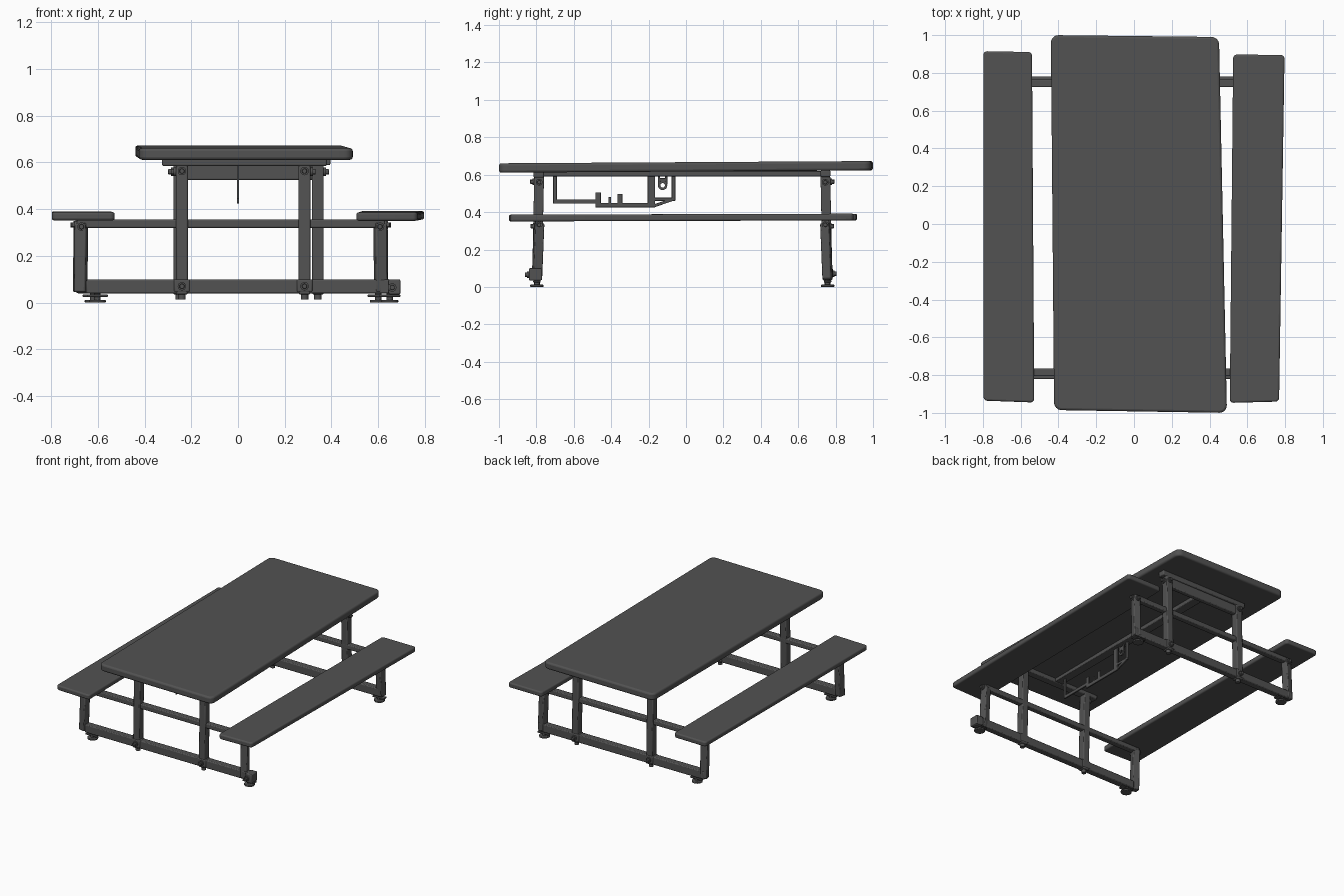
import bpy, bmesh, math
from mathutils import Vector, Matrix

if "Cube" in bpy.data.objects:
    bpy.data.objects.remove(bpy.data.objects["Cube"], do_unlink=True)

GREY = 0.085
paint = bpy.data.materials.new("dark_grey")
paint.use_nodes = True
paint.diffuse_color = (GREY, GREY, GREY, 1)
paint.node_tree.nodes["Principled BSDF"].inputs["Base Color"].default_value = (GREY, GREY, GREY, 1)


def finish(bm, name, bevel=0.0, segments=2):
    """Turn a bmesh into a painted, smoothed object with optional soft edges."""
    bmesh.ops.recalc_face_normals(bm, faces=bm.faces)
    mesh = bpy.data.meshes.new(name)
    bm.to_mesh(mesh)
    bm.free()
    mesh.materials.append(paint)
    obj = bpy.data.objects.new(name, mesh)
    bpy.context.collection.objects.link(obj)
    if bevel:
        mod = obj.modifiers.new("soft_edges", "BEVEL")
        mod.width = bevel
        mod.segments = segments
        mod.limit_method = "ANGLE"
    bpy.ops.object.select_all(action="DESELECT")
    obj.select_set(True)
    bpy.context.view_layer.objects.active = obj
    bpy.ops.object.shade_smooth_by_angle(angle=math.radians(35))
    return obj


def box(name, x, y, z, bevel=0.006):
    """Box from (min, max) pairs."""
    bm = bmesh.new()
    bmesh.ops.create_cube(bm, size=1)
    for v in bm.verts:
        v.co = Vector([(p[0] + p[1]) / 2 + c * (p[1] - p[0]) for p, c in zip((x, y, z), v.co)])
    return finish(bm, name, bevel)


def bar(name, start, end, width, depth, bevel=0.006):
    """Rectangular tube between two points."""
    a, b = Vector(start), Vector(end)
    bm = bmesh.new()
    bmesh.ops.create_cube(bm, size=1)
    turn = (b - a).to_track_quat("Z", "Y").to_matrix().to_4x4()
    size = Matrix.Diagonal((width, depth, (b - a).length, 1))
    bm.transform(Matrix.Translation((a + b) / 2) @ turn @ size)
    return finish(bm, name, bevel)


def rod(name, start, end, radius, sides=16, bevel=0.0):
    a, b = Vector(start), Vector(end)
    bm = bmesh.new()
    bmesh.ops.create_cone(bm, cap_ends=True, segments=sides, radius1=radius, radius2=radius,
                          depth=(b - a).length)
    turn = (b - a).to_track_quat("Z", "Y").to_matrix().to_4x4()
    bm.transform(Matrix.Translation((a + b) / 2) @ turn)
    return finish(bm, name, bevel)


def bolt(name, at, direction):
    """Washer with a hexagonal head."""
    p, d = Vector(at), Vector(direction)
    rod(name + "_washer", p, p + d * 0.01, 0.018)
    rod(name + "_head", p, p + d * 0.022, 0.012, 6, 0.002)


def slab(name, corners, bottom, thickness, tilt, radius, bevel):
    """Rounded plank from four plan corners, rising gently along y."""
    bm = bmesh.new()
    base = bm.faces.new([bm.verts.new((x, y, 0)) for x, y in corners])
    top = bmesh.ops.extrude_face_region(bm, geom=[base])["geom"]
    for v in top:
        if isinstance(v, bmesh.types.BMVert):
            v.co.z = thickness
    upright = [e for e in bm.edges if abs(e.verts[0].co.z - e.verts[1].co.z) > thickness / 2]
    bmesh.ops.bevel(bm, geom=upright, offset=radius, segments=6, profile=0.5, affect="EDGES")
    for v in bm.verts:
        v.co.z += bottom + tilt * v.co.y
    return finish(bm, name, bevel, 3)


# Top and seats
slab("table_top", [(-0.44, 1), (0.45, 0.99), (0.492, -1), (-0.423, -0.985)],
     0.617, 0.05, 0.006, 0.04, 0.012)
slab("right_seat", [(-0.797, 0.915), (-0.54, 0.91), (-0.528, -0.945), (-0.797, -0.935)],
     0.354, 0.035, 0.002, 0.02, 0.009)
slab("left_seat", [(0.525, 0.897), (0.797, 0.895), (0.768, -0.94), (0.507, -0.947)],
     0.353, 0.036, 0.003, 0.02, 0.009)


def end_frame(name, y, out, legs, posts, beam, feet):
    """One end support: base beam, table legs, seat posts, cross bar and hardware."""
    foot_y = y + out * 0.012
    face = foot_y + out * 0.026
    box(name + "_base_beam", beam, (foot_y - 0.024, foot_y + 0.024), (0.04, 0.098))
    box(name + "_seat_bar", (posts[0] - 0.02, posts[1] + 0.02), (y - 0.021, y + 0.021), (0.32, 0.355))
    for i, x in enumerate(legs):
        part = f"{name}_leg_{i + 1}"
        bar(part, (x, foot_y, 0.035), (x, y, 0.6), 0.05, 0.052)
        box(part + "_collar", (x - 0.034, x + 0.034), (foot_y - 0.028, foot_y + 0.028), (0.045, 0.1))
        rod(part + "_stud", (x, foot_y, 0.014), (x, foot_y, 0.045), 0.016)
        bolt(part + "_low_bolt", (x, face, 0.07), (0, out, 0))
        bolt(part + "_top_bolt", (x, y + out * 0.026, 0.563), (0, out, 0))
        side = -1 if i == 0 else 1
        bolt(part + "_side_bolt", (x + side * 0.025, y, 0.56), (side, 0, 0))
    for i, x in enumerate(posts):
        part = f"{name}_seat_post_{i + 1}"
        side = -1 if i == 0 else 1
        bar(part, (x + side * 0.003, foot_y, 0.045), (x, y, 0.34), 0.05, 0.048)
        bolt(part + "_bolt", (x, y + out * 0.024, 0.325), (0, out, 0))
        bolt(part + "_side_bolt", (x + side * 0.02, y, 0.332), (side, 0, 0))
    for i, x in enumerate(feet):
        part = f"{name}_foot_{i + 1}"
        rod(part + "_pad", (x, foot_y, 0), (x, foot_y, 0.012), 0.036, 20, 0.003)
        rod(part + "_stem", (x, foot_y, 0.01), (x, foot_y, 0.045), 0.014)
        box(part + "_bracket", (x - 0.045, x + 0.045), (foot_y - 0.02, foot_y + 0.02), (0.024, 0.034), 0.003)


end_frame("front", -0.785, -1, (-0.24, 0.285), (-0.67, 0.608), (-0.65, 0.695), (-0.602, 0.65))
end_frame("back", 0.745, 1, (-0.252, 0.342), (-0.675, 0.612), (-0.69, 0.635), (-0.62, 0.6))

# Heavier end of the front base beam
box("front_beam_end", (0.645, 0.695), (-0.84, -0.77), (0.035, 0.1))
bolt("front_beam_end_bolt", (0.66, -0.84, 0.065), (0, -1, 0))

# Supports under the top
box("front_top_bar", (-0.325, 0.38), (-0.815, -0.76), (0.585, 0.618))
box("back_top_bar", (-0.3, 0.395), (0.72, 0.772), (0.588, 0.624))
box("back_apron", (-0.27, 0.36), (0.728, 0.762), (0.525, 0.592))
box("centre_rail", (-0.032, 0.032), (-0.8, 0.77), (0.59, 0.619), 0.004)

# Flat hanging bracket under the centre rail
THICK = (-0.005, 0.005)
bracket = [
    ("drop", -0.71, -0.69, 0.45, 0.6), ("lower_arm", -0.71, -0.46, 0.445, 0.468),
    ("tall_peg", -0.485, -0.455, 0.425, 0.505), ("base", -0.485, -0.165, 0.425, 0.45),
    ("small_peg", -0.415, -0.4, 0.44, 0.48), ("mid_peg", -0.367, -0.34, 0.44, 0.498),
    ("inner_upright", -0.205, -0.165, 0.425, 0.6), ("link", -0.17, -0.06, 0.46, 0.477),
    ("outer_upright", -0.077, -0.057, 0.46, 0.6),
    ("hanger_side_1", -0.15, -0.138, 0.545, 0.6), ("hanger_side_2", -0.112, -0.1, 0.545, 0.6),
    ("hanger_bridge", -0.145, -0.105, 0.565, 0.582),
]
for part, y0, y1, z0, z1 in bracket:
    box("bracket_" + part, THICK, (y0, y1), (z0, z1), 0.002)
bar("bracket_brace", (0, -0.17, 0.434), (0, -0.065, 0.47), 0.01, 0.016, 0.002)

# Rounded eye at the lower end of the hanger
bm = bmesh.new()
rings = []
for x in THICK:
    for radius in (0.025, 0.012):
        rings.append([bm.verts.new((x, -0.125 + radius * math.cos(a * math.tau / 24),
                                    0.543 + radius * math.sin(a * math.tau / 24))) for a in range(24)])
for a, b in ((0, 1), (1, 3), (3, 2), (2, 0)):
    for i in range(24):
        j = (i + 1) % 24
        bm.faces.new((rings[a][i], rings[a][j], rings[b][j], rings[b][i]))
finish(bm, "bracket_eye")
